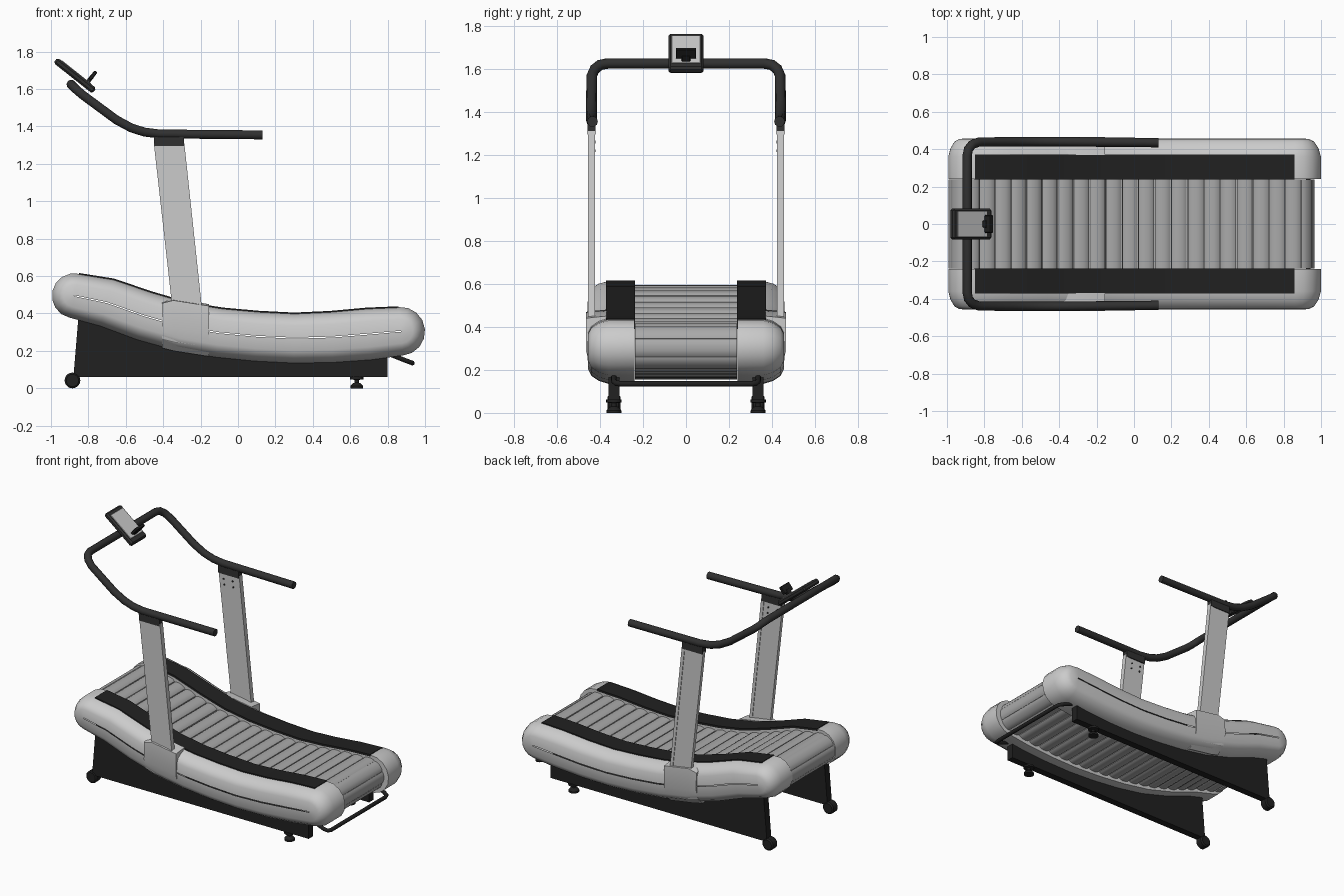
import bpy, bmesh, math
from mathutils import Vector, Matrix

if "Cube" in bpy.data.objects:
    bpy.data.objects.remove(bpy.data.objects["Cube"])


def material(name, v):
    m = bpy.data.materials.new(name)
    m.diffuse_color = (v, v, v, 1)
    m.use_nodes = True
    m.node_tree.nodes["Principled BSDF"].inputs["Base Color"].default_value = m.diffuse_color
    return m


BLACK = material("black", 0.015)
DARK = material("dark_rubber", 0.03)
STEEL = material("slat_grey", 0.4)


def make(name, verts, faces, mat=None, mirror=False, angle=35):
    me = bpy.data.meshes.new(name)
    me.from_pydata(verts, [], faces)
    bm = bmesh.new()
    bm.from_mesh(me)
    bmesh.ops.recalc_face_normals(bm, faces=bm.faces)
    bm.to_mesh(me)
    bm.free()
    me.shade_smooth()
    me.set_sharp_from_angle(angle=math.radians(angle))
    if mat:
        me.materials.append(mat)
    ob = bpy.data.objects.new(name, me)
    bpy.context.collection.objects.link(ob)
    if mirror:
        mod = ob.modifiers.new("Mirror", 'MIRROR')
        mod.use_axis = (False, True, False)
        mod.use_mirror_merge = False
    return ob


def loft(rings, caps=True):
    """Verts and faces joining closed rings of equal length."""
    n = len(rings[0])
    verts = [p for r in rings for p in r]
    faces = [(k * n + i, k * n + (i + 1) % n, (k + 1) * n + (i + 1) % n, (k + 1) * n + i)
             for k in range(len(rings) - 1) for i in range(n)]
    if caps:
        faces += [tuple(range(n)), tuple(range(len(verts) - n, len(verts)))]
    return verts, faces


def prism(name, pts, y0, y1, mat=None, mirror=True):
    return make(name, *loft([[(x, y, z) for x, z in pts] for y in (y0, y1)]), mat, mirror)


def lathe(name, x, y, profile, axis, mat, z=0, n=20):
    """Round part from (radius, height) pairs about the y or z axis."""
    rings = []
    for r, h in profile:
        ring = []
        for i in range(n):
            c, s = r * math.cos(i * math.tau / n), r * math.sin(i * math.tau / n)
            ring.append((x + c, y + s, z + h) if axis == 'z' else (x + c, y + h, z + s))
        rings.append(ring)
    return make(name, *loft(rings), mat, True)


def tube(name, pts, r, mat):
    cu = bpy.data.curves.new(name, 'CURVE')
    cu.dimensions = '3D'
    cu.bevel_depth, cu.bevel_resolution, cu.use_fill_caps = r, 3, True
    sp = cu.splines.new('POLY')
    sp.points.add(len(pts) - 1)
    for p, q in zip(sp.points, pts):
        p.co = (*q, 1)
    cu.materials.append(mat)
    ob = bpy.data.objects.new(name, cu)
    bpy.context.collection.objects.link(ob)


def both_sides(half):
    return half + [(x, -y, z) for x, y, z in reversed(half)]


# Curved deck: centre line (x, z) and half thickness
DECK = [(-.875, .495, .12), (-.7, .458, .13), (-.5, .387, .133), (-.3, .33, .132),
        (-.1, .297, .132), (.1, .278, .133), (.3, .268, .133), (.5, .274, .136),
        (.7, .29, .138), (.87, .305, .13)]
C = [Vector((x, z)) for x, z, h in DECK]
T = [(C[min(i + 1, len(C) - 1)] - C[max(i - 1, 0)]).normalized() for i in range(len(C))]
N = [Vector((-t.y, t.x)) for t in T]
H = [h for x, z, h in DECK]


def outline(f=1, d=0, cap=8):
    """Closed deck outline, half thickness scaled by f and inset by d."""
    R = [h * f - d for h in H]
    top = [c + n * r for c, n, r in zip(C, N, R)]
    bot = [c - n * r for c, n, r in zip(C, N, R)]

    def arc(i, s):
        return [C[i] + (N[i] * math.cos(a) + T[i] * math.sin(a)) * R[i] * s
                for a in (k * math.pi / cap for k in range(1, cap))]
    return top + arc(-1, 1) + bot[::-1] + arc(0, -1)


# Side covers
rings = [[(p.x, y, p.y) for p in outline(f)] for y, f in
         ((.24, .02), (.24, 1), (.36, 1), (.405, .9), (.44, .72), (.455, .5), (.458, .02))]
make("side_cover", *loft(rings, False), None, True, 40)

# Black foot rails on top of the covers
rail = [c + n * (h + .004) for c, n, h in zip(C, N, H)]
rail += [c + n * (h - .01) for c, n, h in zip(C, N, H)][::-1]
prism("foot_rail", rail, .238, .372, BLACK)

# Slat belt: rounded slats spaced evenly round the loop
loop = [p + Vector((-.015, 0)) for p in outline(1, .022, 16)]
segs = list(zip(loop, loop[1:] + loop[:1]))
total = sum((b - a).length for a, b in segs)
COUNT = round(total / .088)
SLAT = [(-.041, -.024), (-.041, -.01), (-.03, -.002), (-.012, .003), (.012, .003),
        (.03, -.002), (.041, -.01), (.041, -.024)]


def along(s):
    s %= total
    for a, b in segs:
        if s <= (b - a).length:
            return a.lerp(b, s / (b - a).length)
        s -= (b - a).length
    return loop[0]


verts, faces = [], []
for k in range(COUNT):
    s = k * total / COUNT
    p, t = along(s), (along(s + .02) - along(s - .02)).normalized()
    n = Vector((-t.y, t.x))
    ring = [p + t * u + n * v for u, v in SLAT]
    v, f = loft([[(q.x, y, q.y) for q in ring] for y in (-.237, .237)])
    faces += [tuple(i + len(verts) for i in face) for face in f]
    verts += v
make("belt_slats", verts, faces, STEEL)

# Base plates, wheels and levelling feet
prism("base_plate", [(-.85, .42), (-.88, .06), (.8, .06), (.8, .22), (.3, .2), (-.3, .27)],
      .31, .36, BLACK)
lathe("wheel", -.885, .335, [(.033, -.03), (.042, -.022), (.042, .022), (.033, .03)],
      'y', BLACK, .042)
lathe("levelling_foot", .635, .335, [(.034, 0), (.034, .012), (.022, .026), (.012, .03),
                                     (.012, .045), (.036, .048), (.036, .062)], 'z', BLACK)

# Rear lifting bar
tube("lifting_bar", both_sides([(.78, .335, .195), (.9, .335, .147), (.925, .325, .138),
                                (.932, .3, .135)]), .013, BLACK)

# Post collars wrapping the covers
collar = [[(x, .37, t + .01), (x, .425, t + .005), (x, .464, t), (x, .466, b + .12),
           (x, .445, b + .05), (x, .39, b), (x, .36, b + .01)]
          for x, t, b in ((-.405, .455, .215), (-.345, .47, .2), (-.155, .44, .17))]
make("post_collar", *loft(collar), None, True, 25)

# Upright posts with raised rear edge, top brackets and bolts
prism("upright_post", [(-.35, .42), (-.195, .42), (-.29, 1.31), (-.45, 1.31)], .427, .452)
prism("post_edge", [(-.215, .43), (-.193, .43), (-.287, 1.31), (-.309, 1.31)], .423, .456)
prism("post_bracket", [(-.447, 1.295), (-.29, 1.295), (-.29, 1.35), (-.45, 1.35)],
      .42, .458, DARK)
for x, z in ((-.41, 1.26), (-.34, 1.26), (-.405, 1.22), (-.335, 1.22)):
    lathe("post_bolt", x, .425, [(.006, -.003), (.006, .004)], 'y', DARK, z, 8)

# Handlebar
tube("handlebar", both_sides([
    (.13, .435, 1.355), (-.42, .44, 1.36), (-.5, .44, 1.37), (-.57, .44, 1.392),
    (-.65, .44, 1.435), (-.83, .438, 1.568), (-.865, .425, 1.598), (-.885, .4, 1.618),
    (-.892, .365, 1.625)]), .025, DARK)

# Console: tilted box helper in console space (length, width, thickness)
TILT = Matrix.Translation((-.872, 0, 1.672)) @ Matrix.Rotation(.67, 4, 'Y')


def console_box(name, size, centre, mat, bevel):
    me = bpy.data.meshes.new(name)
    bm = bmesh.new()
    bmesh.ops.create_cube(bm, size=1, matrix=TILT @ Matrix.Translation(centre)
                          @ Matrix.Diagonal((*size, 1)))
    bmesh.ops.bevel(bm, geom=bm.edges[:], offset=bevel, segments=1, affect='EDGES')
    bm.to_mesh(me)
    bm.free()
    if mat:
        me.materials.append(mat)
    bpy.context.collection.objects.link(bpy.data.objects.new(name, me))


console_box("console_body", (.265, .165, .036), (0, 0, 0), DARK, .01)
console_box("console_screen", (.2, .135, .006), (-.005, 0, .018), None, .002)
console_box("console_stem", (.022, .04, .04), (.075, 0, .034), BLACK, .003)
console_box("console_tray", (.02, .095, .055), (.075, 0, .06), BLACK, .004)
